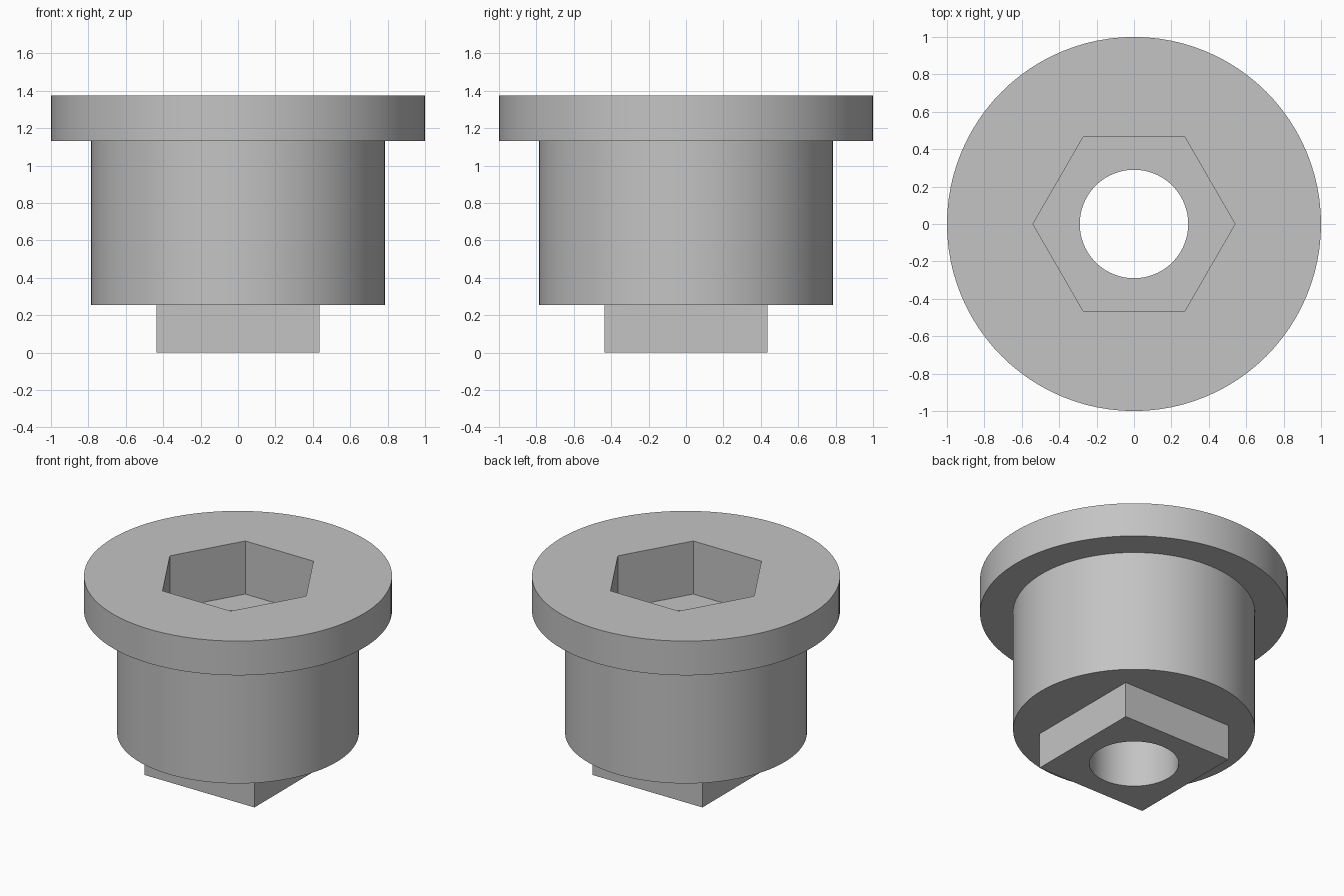
import bpy
import bmesh
from math import pi, radians
from mathutils import Matrix

SEGMENTS = 96

default_cube = bpy.data.objects.get("Cube")
if default_cube:
    bpy.data.objects.remove(default_cube, do_unlink=True)

gray = bpy.data.materials.new("plain gray")
gray.use_nodes = True
COLOR = (0.55, 0.55, 0.55, 1)
gray.diffuse_color = COLOR
gray.node_tree.nodes["Principled BSDF"].inputs["Base Color"].default_value = COLOR


def prism(name, sides, radius, bottom, top, turn=0):
    """Upright prism with the given circumradius, between two heights."""
    bm = bmesh.new()
    place = Matrix.Translation((0, 0, (bottom + top) / 2)) @ Matrix.Rotation(turn, 4, "Z")
    bmesh.ops.create_cone(bm, cap_ends=True, segments=sides, radius1=radius,
                          radius2=radius, depth=top - bottom, matrix=place)
    mesh = bpy.data.meshes.new(name)
    bm.to_mesh(mesh)
    bm.free()
    mesh.materials.append(gray)
    obj = bpy.data.objects.new(name, mesh)
    bpy.context.collection.objects.link(obj)
    return obj


def combine(target, tool, operation):
    """Apply a boolean to the target and remove the tool."""
    tool.hide_render = True
    mod = target.modifiers.new(tool.name, "BOOLEAN")
    mod.object, mod.operation, mod.solver = tool, operation, "EXACT"
    bpy.ops.object.select_all(action="DESELECT")
    bpy.context.view_layer.objects.active = target
    target.select_set(True)
    bpy.ops.object.modifier_apply(modifier=mod.name)
    bpy.data.objects.remove(tool, do_unlink=True)


# Round body with a wide flange on top and a square drive peg below
bushing = prism("flanged_bushing", SEGMENTS, 0.785, 0.255, 1.25)
combine(bushing, prism("flange", SEGMENTS, 1.0, 1.13, 1.375), "UNION")
combine(bushing, prism("square_peg", 4, 0.435 * 2 ** 0.5, 0, 0.5, pi / 4), "UNION")

# Hexagonal socket, then the bore through everything
combine(bushing, prism("hex_socket", 6, 0.54, 0.995, 1.6, pi / 6), "DIFFERENCE")
combine(bushing, prism("bore", SEGMENTS, 0.29, -0.2, 1.6), "DIFFERENCE")

bpy.ops.object.shade_smooth_by_angle(angle=radians(30))
